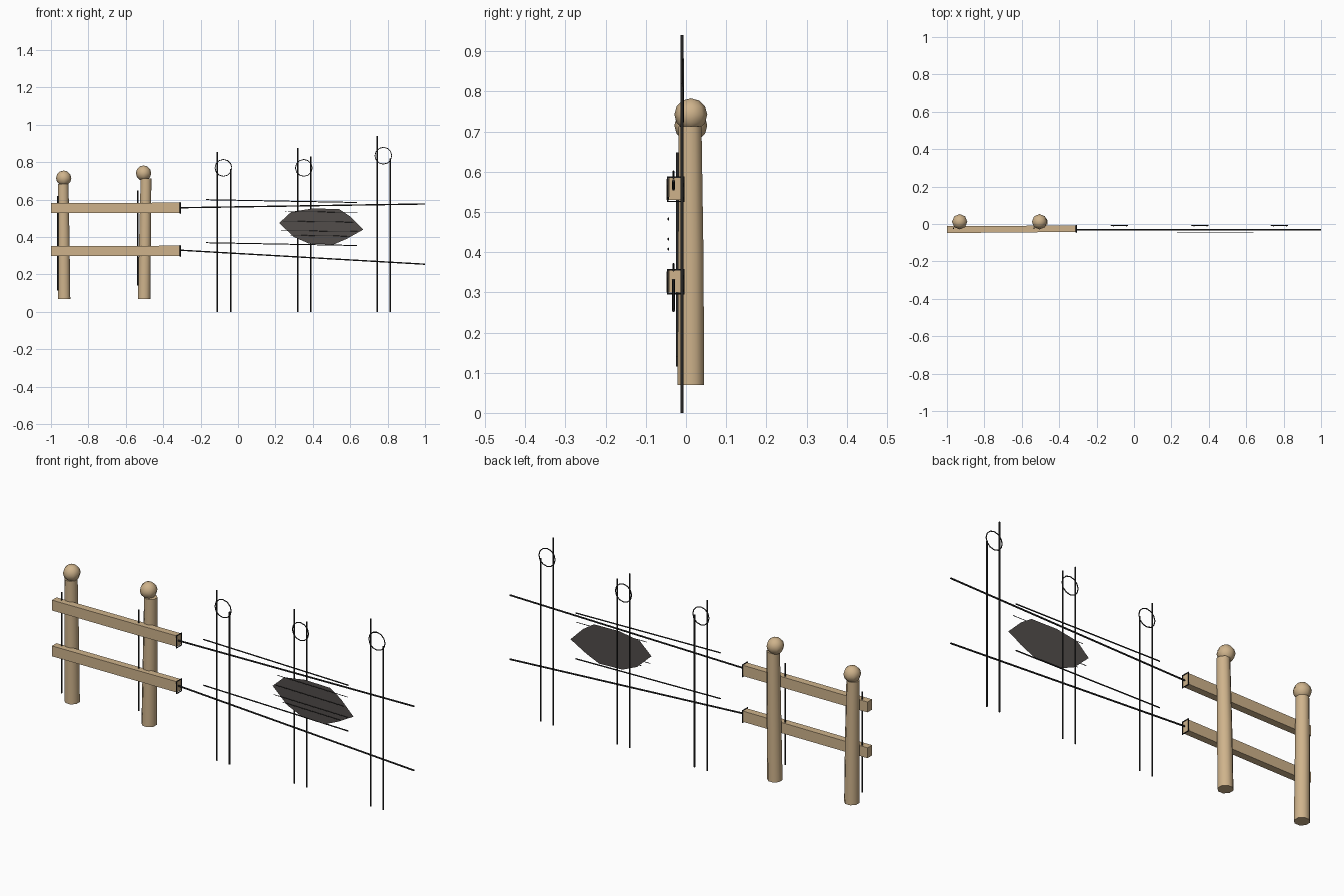
import bpy, bmesh, math
from mathutils import Vector

if "Cube" in bpy.data.objects:
    bpy.data.objects.remove(bpy.data.objects["Cube"])


def material(name, col):
    m = bpy.data.materials.new(name)
    m.diffuse_color = (*col, 1)
    m.use_nodes = True
    m.node_tree.nodes["Principled BSDF"].inputs["Base Color"].default_value = m.diffuse_color
    return m


WOOD = material("wood", (0.62, 0.45, 0.26))
INK = material("ink", (0.02, 0.02, 0.02))
SHADE = material("shade", (0.085, 0.075, 0.07))


def finish(name, bm, mat, smooth=None):
    bmesh.ops.recalc_face_normals(bm, faces=bm.faces)
    me = bpy.data.meshes.new(name)
    bm.to_mesh(me)
    bm.free()
    ob = bpy.data.objects.new(name, me)
    bpy.context.collection.objects.link(ob)
    me.materials.append(mat)
    if smooth:
        bpy.ops.object.select_all(action='DESELECT')
        ob.select_set(True)
        bpy.context.view_layer.objects.active = ob
        bpy.ops.object.shade_smooth_by_angle(angle=math.radians(smooth))
    return ob


def loft(name, rings, mat, smooth=None):
    bm = bmesh.new()
    loops = [[bm.verts.new(p) for p in r] for r in rings]
    n = len(rings[0])
    for a, b in zip(loops, loops[1:]):
        for i in range(n):
            bm.faces.new((a[i], a[(i + 1) % n], b[(i + 1) % n], b[i]))
    bm.faces.new(loops[0][::-1])
    bm.faces.new(loops[-1])
    return finish(name, bm, mat, smooth)


def stroke(name, pts, r=0.004, cyclic=False):
    cu = bpy.data.curves.new(name, 'CURVE')
    cu.dimensions = '3D'
    cu.bevel_depth = r
    cu.bevel_resolution = 1
    cu.use_fill_caps = True
    sp = cu.splines.new('POLY')
    sp.points.add(len(pts) - 1)
    for q, p in zip(sp.points, pts):
        q.co = (*p, 1)
    sp.use_cyclic_u = cyclic
    ob = bpy.data.objects.new(name, cu)
    bpy.context.collection.objects.link(ob)
    cu.materials.append(INK)


def ring(x, y, z, r, n=8):
    return [(x + r * math.cos(2 * math.pi * (i + .5) / n),
             y + r * math.sin(2 * math.pi * (i + .5) / n), z) for i in range(n)]


# Solid posts with ball finials
for k, (xb, xt, top, bx) in enumerate([(-0.93, -0.935, 0.685, -0.932), (-0.502, -0.492, 0.712, -0.505)]):
    loft(f"post_{k+1}", [ring(xb, 0.012, 0.07, 0.036), ring((xb + xt) / 2, 0.012, 0.4, 0.034),
                         ring(xt, 0.010, top, 0.031)], WOOD, 50)
    bm = bmesh.new()
    bmesh.ops.create_uvsphere(bm, u_segments=8, v_segments=6, radius=0.041)
    bmesh.ops.translate(bm, verts=bm.verts, vec=(bx, 0.012, top + 0.03))
    finish(f"post_ball_{k+1}", bm, WOOD, 50)


# Solid rails with an inked outline round the broken end
def section(x, y0, y1, z0, z1):
    return [(x, y0, z0), (x, y1, z0), (x, y1, z1), (x, y0, z1)]


for name, z in (("upper", 0.53), ("lower", 0.30)):
    loft(f"{name}_rail", [section(-1, -0.048, -0.012, z, z + 0.052),
                          section(-0.7, -0.046, -0.01, z, z + 0.053),
                          section(-0.31, -0.042, -0.008, z, z + 0.054)], WOOD)
    stroke(f"{name}_rail_end_outline",
           section(-0.309, -0.046, -0.006, z - 0.004, z + 0.056), 0.003, True)

# Inked lines beside the solid posts
for k, (x, z0, z1) in enumerate([(-0.965, 0.115, 0.62), (-0.535, 0.14, 0.648)]):
    stroke(f"post_ink_{k+1}", [(x, -0.022, z0), (x, -0.022, z1)], 0.004)

# Sketched posts: two uprights and a circle each
for k, (x, za, zb, cz) in enumerate([(-0.11, 0.855, 0.765, 0.77),
                                     (0.32, 0.875, 0.83, 0.77),
                                     (0.745, 0.94, 0.82, 0.835)]):
    stroke(f"sketch_post_{k+1}_left", [(x, -0.01, 0), (x, -0.01, za)])
    stroke(f"sketch_post_{k+1}_right", [(x + 0.07, -0.01, 0), (x + 0.07, -0.01, zb)])
    stroke(f"sketch_ball_{k+1}", [(x + 0.032 + 0.045 * math.cos(math.tau * i / 12), -0.007,
                                  cz + 0.045 * math.sin(math.tau * i / 12)) for i in range(12)],
           0.0025, True)

# Sketched rails
for k, (x0, z0, x1, z1) in enumerate([(-0.31, 0.557, 1, 0.577), (-0.31, 0.33, 1, 0.255),
                                      (-0.17, 0.60, 0.635, 0.585), (-0.17, 0.37, 0.635, 0.355)]):
    stroke(f"sketch_rail_{k+1}", [(x0, -0.031, z0), (x1, -0.031, z1)], 0.004 if k < 2 else 0.003)

# Flat shaded patch with hatch strokes
outline = [(0.22, 0.475), (0.285, 0.535), (0.40, 0.553), (0.54, 0.55), (0.60, 0.51),
           (0.67, 0.44), (0.58, 0.39), (0.51, 0.36), (0.38, 0.365), (0.30, 0.40)]
bm = bmesh.new()
bm.faces.new([bm.verts.new((x, -0.04, z)) for x, z in outline])
finish("shaded_patch", bm, SHADE)
for k, (x0, z0, x1, z1) in enumerate([(0.25, 0.537, 0.64, 0.532), (0.24, 0.485, 0.62, 0.48),
                                      (0.23, 0.435, 0.64, 0.43), (0.28, 0.41, 0.60, 0.405)]):
    stroke(f"hatch_{k+1}", [(x0, -0.044, z0), (x1, -0.044, z1)], 0.0015)
